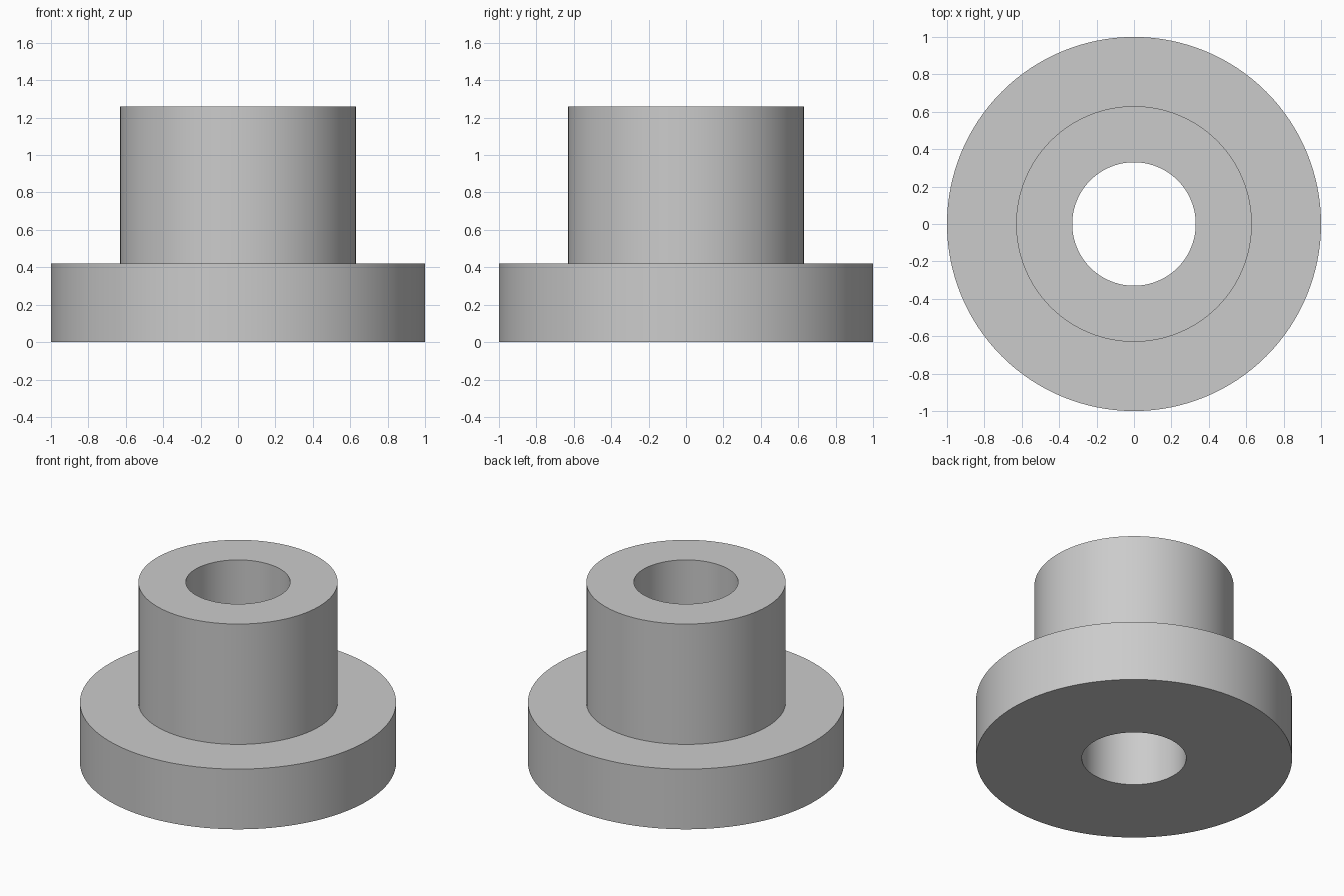
import bpy, bmesh, math

default = bpy.data.objects.get("Cube")
if default:
    bpy.data.objects.remove(default, do_unlink=True)

SEGMENTS = 128
BORE, SLEEVE, FLANGE = 0.33, 0.63, 1.0
STEP, TOP = 0.42, 1.26

# Single plain grey
grey = bpy.data.materials.new("light grey")
grey.use_nodes = True
colour = (0.6, 0.6, 0.6, 1)
grey.diffuse_color = colour
grey.node_tree.nodes["Principled BSDF"].inputs["Base Color"].default_value = colour

# Closed half section: bore, underside, flange, step, sleeve, top rim
profile = [(BORE, 0), (FLANGE, 0), (FLANGE, STEP),
           (SLEEVE, STEP), (SLEEVE, TOP), (BORE, TOP)]

# Revolve the section around the vertical axis
bm = bmesh.new()
verts = [bm.verts.new((r, 0, z)) for r, z in profile]
edges = [bm.edges.new((a, b)) for a, b in zip(verts, verts[1:] + verts[:1])]
bmesh.ops.spin(bm, geom=verts + edges, cent=(0, 0, 0), axis=(0, 0, 1),
               angle=math.tau, steps=SEGMENTS, use_merge=False)
bmesh.ops.remove_doubles(bm, verts=bm.verts, dist=0.0001)
bmesh.ops.recalc_face_normals(bm, faces=bm.faces)

mesh = bpy.data.meshes.new("flanged_bushing")
bm.to_mesh(mesh)
bm.free()
mesh.materials.append(grey)
bushing = bpy.data.objects.new("flanged_bushing", mesh)
bpy.context.collection.objects.link(bushing)

# Smooth round walls with crisp rims
bpy.ops.object.select_all(action="DESELECT")
bushing.select_set(True)
bpy.context.view_layer.objects.active = bushing
bpy.ops.object.shade_smooth_by_angle(angle=math.radians(30))
